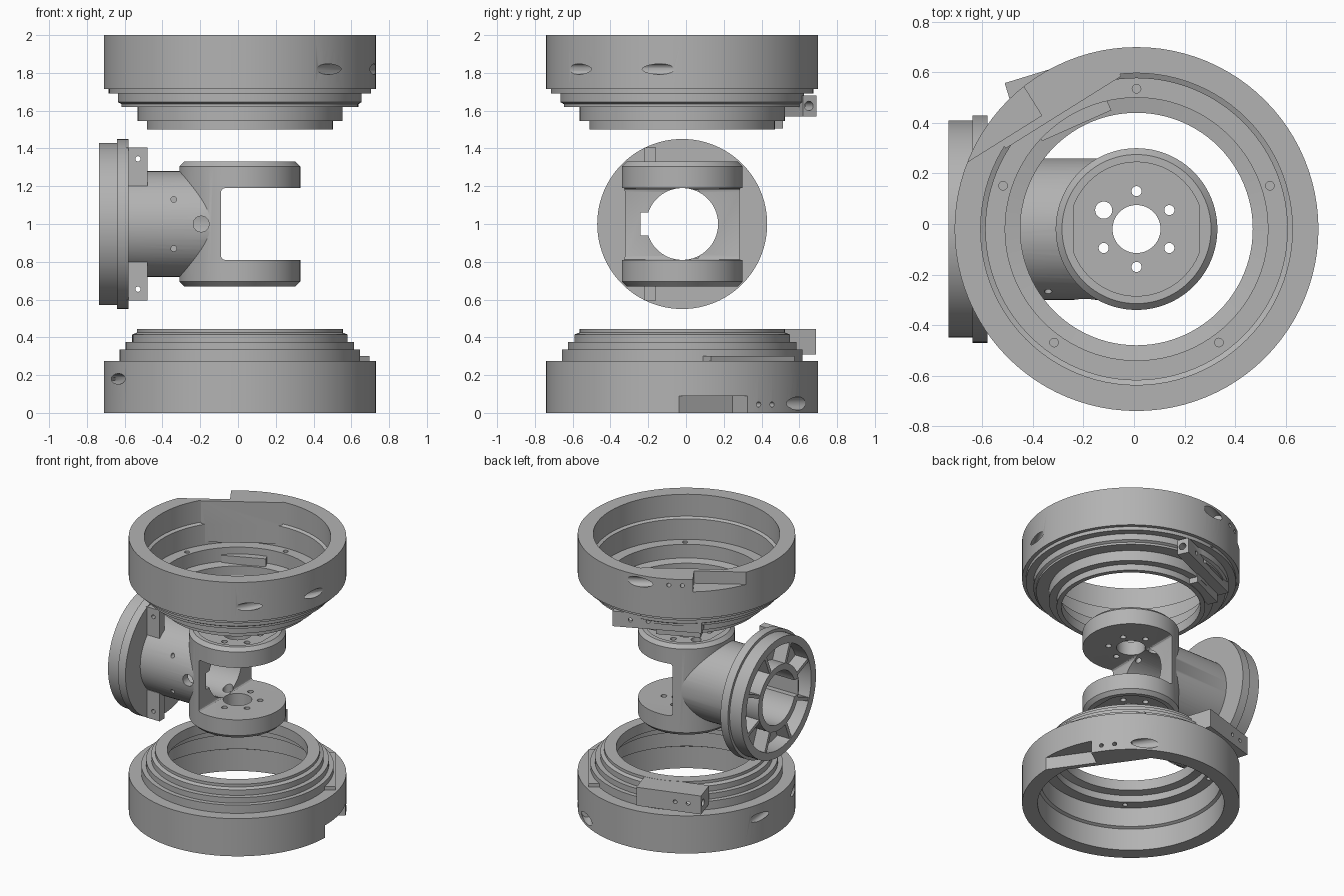
import bpy, bmesh, math
from mathutils import Vector, Matrix

CX, CY = 0.01, -0.02
AXIS = {'X': Matrix.Rotation(math.pi / 2, 4, 'Y'),
        'Y': Matrix.Rotation(math.pi / 2, 4, 'X'),
        'Z': Matrix.Identity(4)}

if "Cube" in bpy.data.objects:
    bpy.data.objects.remove(bpy.data.objects["Cube"])

metal = bpy.data.materials.new("grey_metal")
metal.use_nodes = True
GREY = (0.45, 0.45, 0.45, 1)
metal.diffuse_color = GREY
metal.node_tree.nodes["Principled BSDF"].inputs["Base Color"].default_value = GREY


def finish(name, bm):
    bmesh.ops.recalc_face_normals(bm, faces=bm.faces)
    mesh = bpy.data.meshes.new(name)
    bm.to_mesh(mesh)
    bm.free()
    mesh.materials.append(metal)
    obj = bpy.data.objects.new(name, mesh)
    bpy.context.collection.objects.link(obj)
    return obj


def cylinder(name, centre, radius, depth, axis='Z', turn=0, sides=64):
    bm = bmesh.new()
    place = Matrix.Translation(centre) @ Matrix.Rotation(turn, 4, 'Z') @ AXIS[axis]
    bmesh.ops.create_cone(bm, cap_ends=True, segments=sides, radius1=radius,
                          radius2=radius, depth=depth, matrix=place)
    return finish(name, bm)


def box(name, lo, hi, turn=0, origin=(0, 0, 0)):
    bm = bmesh.new()
    lo, hi = Vector(lo), Vector(hi)
    place = (Matrix.Translation(origin) @ Matrix.Rotation(turn, 4, 'Z')
             @ Matrix.Translation((lo + hi) / 2) @ Matrix.Diagonal((*(hi - lo), 1)))
    bmesh.ops.create_cube(bm, size=1, matrix=place)
    return finish(name, bm)


def lathe(name, profile, centre, axis='Z'):
    """Closed (radius, height) profile turned about an axis."""
    bm = bmesh.new()
    verts = [bm.verts.new((r, 0, h)) for r, h in profile]
    edges = [bm.edges.new((verts[i - 1], verts[i])) for i in range(len(verts))]
    bmesh.ops.spin(bm, geom=verts + edges, cent=(0, 0, 0), axis=(0, 0, 1),
                   angle=math.tau, steps=96)
    bmesh.ops.remove_doubles(bm, verts=bm.verts, dist=1e-5)
    bmesh.ops.transform(bm, matrix=Matrix.Translation(centre) @ AXIS[axis], verts=bm.verts)
    return finish(name, bm)


def combine(obj, tool, operation='DIFFERENCE'):
    mod = obj.modifiers.new("combine", 'BOOLEAN')
    mod.operation, mod.object, mod.solver = operation, tool, 'EXACT'
    bpy.context.view_layer.objects.active = obj
    bpy.ops.object.modifier_apply(modifier=mod.name)
    bpy.data.objects.remove(tool)


def shade(obj):
    bpy.ops.object.select_all(action='DESELECT')
    obj.select_set(True)
    bpy.context.view_layer.objects.active = obj
    bpy.ops.object.shade_smooth_by_angle(angle=math.radians(30))


def stepped_ring(name, outer, inner, rim, s, turn, ear_turn, ears):
    """Ring with its open rim at z = rim; s = 1 opens upward, -1 downward."""
    profile = outer + inner[::-1]
    ring = lathe(name, profile, (CX, CY, 0))
    a = math.radians(turn)
    origin = (CX, CY, 0)

    def block(n0, n1, t0, t1, d0, d1, angle=a):
        # n outward, t along the tangent, d depth below the rim
        z0, z1 = sorted((rim - s * d0, rim - s * d1))
        y0, y1 = sorted((s * t0, s * t1))
        return box("block", (n0, y0, z0), (n1, y1, z1), angle, origin)

    def drill(n, t, d, radius, length, axis, angle=a):
        p = Matrix.Rotation(angle, 4, 'Z') @ Vector((n, s * t, 0))
        return cylinder("drill", (CX + p.x, CY + p.y, rim - s * d),
                        radius, length, axis, angle, 24)

    # flat clamp wall inside the bore
    combine(ring, block(0.545, 0.65, -0.27, 0.27, 0, 0.3), 'UNION')
    # clamp ears on the narrow end
    ea = math.radians(ear_turn)
    for ear in ears:
        combine(ring, block(*ear, ea), 'UNION')
    n0, n1, t0, t1, d0, d1 = ears[0]
    for t in (0.1, 0.2):
        combine(ring, drill(n1, t0 + (t1 - t0) * t * 2, (d0 + d1) / 2, 0.014, 0.08, 'X', ea))
    combine(ring, drill(n1 - 0.045, t0, (d0 + d1) / 2, 0.025, 0.25, 'Y', ea))
    # rim pocket, screw holes and angled screw access
    combine(ring, block(0.58, 0.9, 0.08, 0.6, -0.02, 0.09))
    combine(ring, drill(0.66, -0.34, 0.05, 0.035, 0.32, 'Y'))
    for t in (-0.08, 0.01):
        combine(ring, drill(0.71, t, 0.045, 0.014, 0.1, 'X'))
    # long shallow slot on the far side
    combine(ring, drill(0.675, 0, 0.18, 0.028, 0.68, 'Y', a - s * math.radians(151.5)))
    # five blind holes in the inner shelf
    for i in range(5):
        combine(ring, drill(0.555, 0, 0.33, 0.017, 0.06, 'Z', math.radians(90 + 72 * i)))
    shade(ring)
    return ring


# upper ring
stepped_ring(
    "upper_ring",
    [(0.72, 2), (0.72, 1.715), (0.695, 1.715), (0.695, 1.69), (0.645, 1.69),
     (0.645, 1.645), (0.627, 1.635), (0.627, 1.62), (0.543, 1.62), (0.543, 1.545),
     (0.492, 1.545), (0.492, 1.5)],
    [(0.617, 2), (0.617, 1.84), (0.597, 1.83), (0.597, 1.68), (0.52, 1.68),
     (0.52, 1.58), (0.46, 1.57), (0.46, 1.5)],
    2, 1, 122, 114,
    [(0.53, 0.61, -0.38, 0.22, 0.32, 0.43), (0.47, 0.54, -0.1, 0.2, 0.37, 0.495)])

# lower ring
stepped_ring(
    "lower_ring",
    [(0.72, 0), (0.72, 0.275), (0.637, 0.275), (0.637, 0.335), (0.605, 0.335),
     (0.605, 0.375), (0.57, 0.375), (0.57, 0.415), (0.545, 0.425), (0.545, 0.445)],
    [(0.617, 0), (0.617, 0.16), (0.597, 0.17), (0.597, 0.31), (0.52, 0.31),
     (0.52, 0.36), (0.465, 0.37), (0.465, 0.445)],
    0, -1, 35, 107,
    [(0.53, 0.705, -0.33, 0.12, 0.31, 0.444)])

# yoke: upright drum with chamfered ends, hollowed to leave two discs and a wall
yoke = lathe("yoke", [(0, 0.67), (0.295, 0.67), (0.32, 0.695), (0.32, 1.305),
                      (0.295, 1.33), (0, 1.33)], (CX, CY, 0))
combine(yoke, cylinder("arm", (-0.34, CY, 1), 0.28, 0.52, 'X'), 'UNION')
gap = box("gap", (-0.09, -1, 0.81), (1, 1, 1.19))
bevel = gap.modifiers.new("round", 'BEVEL')
bevel.width, bevel.segments = 0.02, 3
combine(yoke, gap)

# disc recesses with flattened sides, hub hole and bolt circle
for z in (1.33, 0.67):
    recess = cylinder("recess", (CX, CY, z), 0.265, 0.08)
    combine(recess, box("flats", (CX - 0.25, -1, 0), (CX + 0.25, 1, 2)), 'INTERSECT')
    combine(yoke, recess)
combine(yoke, cylinder("hub_hole", (CX, CY, 1), 0.095, 1))
for i in range(6):
    b = math.radians(30 + 60 * i)
    size = 0.034 if i == 2 else 0.02
    combine(yoke, cylinder("bolt_hole", (CX + 0.15 * math.cos(b), CY + 0.15 * math.sin(b), 1),
                           size, 1, sides=24))
# bore with keyway, and side holes in the arm
combine(yoke, cylinder("bore", (-0.4, CY, 1), 0.19, 1.1, 'X'))
combine(yoke, box("keyway", (-0.9, CY - 0.22, 0.94), (0.1, CY - 0.1, 1.06)))
for x, z, r in ((-0.34, 1.13, 0.015), (-0.34, 0.87, 0.015), (-0.195, 1, 0.042)):
    combine(yoke, cylinder("side_hole", (x, CY - 0.26, z), r, 0.12, 'Y', sides=24))
shade(yoke)

# end flange: rim, web and hub in one turned profile
flange = lathe("end_flange", [(0.19, -0.735), (0.235, -0.735), (0.235, -0.63), (0.375, -0.63),
                              (0.375, -0.735), (0.43, -0.735), (0.43, -0.64), (0.45, -0.64),
                              (0.45, -0.58), (0.19, -0.58)], (0, CY, 1), 'X')
combine(flange, box("keyway", (-0.9, CY - 0.22, 0.94), (-0.5, CY - 0.1, 1.06)))
shade(flange)

# eight radial ribs in the flange recess
for i in range(8):
    rib = box(f"flange_rib_{i + 1}", (0.225, -0.012, -0.055), (0.385, 0.012, 0.05))
    rib.data.transform(Matrix.Translation((-0.675, CY, 1))
                       @ Matrix.Rotation(math.radians(22.5 + 45 * i), 4, 'X')
                       @ Matrix.Rotation(math.pi / 2, 4, 'Y'))

# lugs behind the flange, each with two cross holes
for side, label in ((1, "upper"), (-1, "lower")):
    z0, z1 = sorted((1 + side * 0.2, 1 + side * 0.405))
    lug = box(label + "_lug", (-0.59, -0.22, z0), (-0.48, -0.16, z1))
    combine(lug, cylinder("lug_hole", (-0.53, -0.2, 1 + side * 0.345), 0.014, 0.2, 'Y', sides=24))
